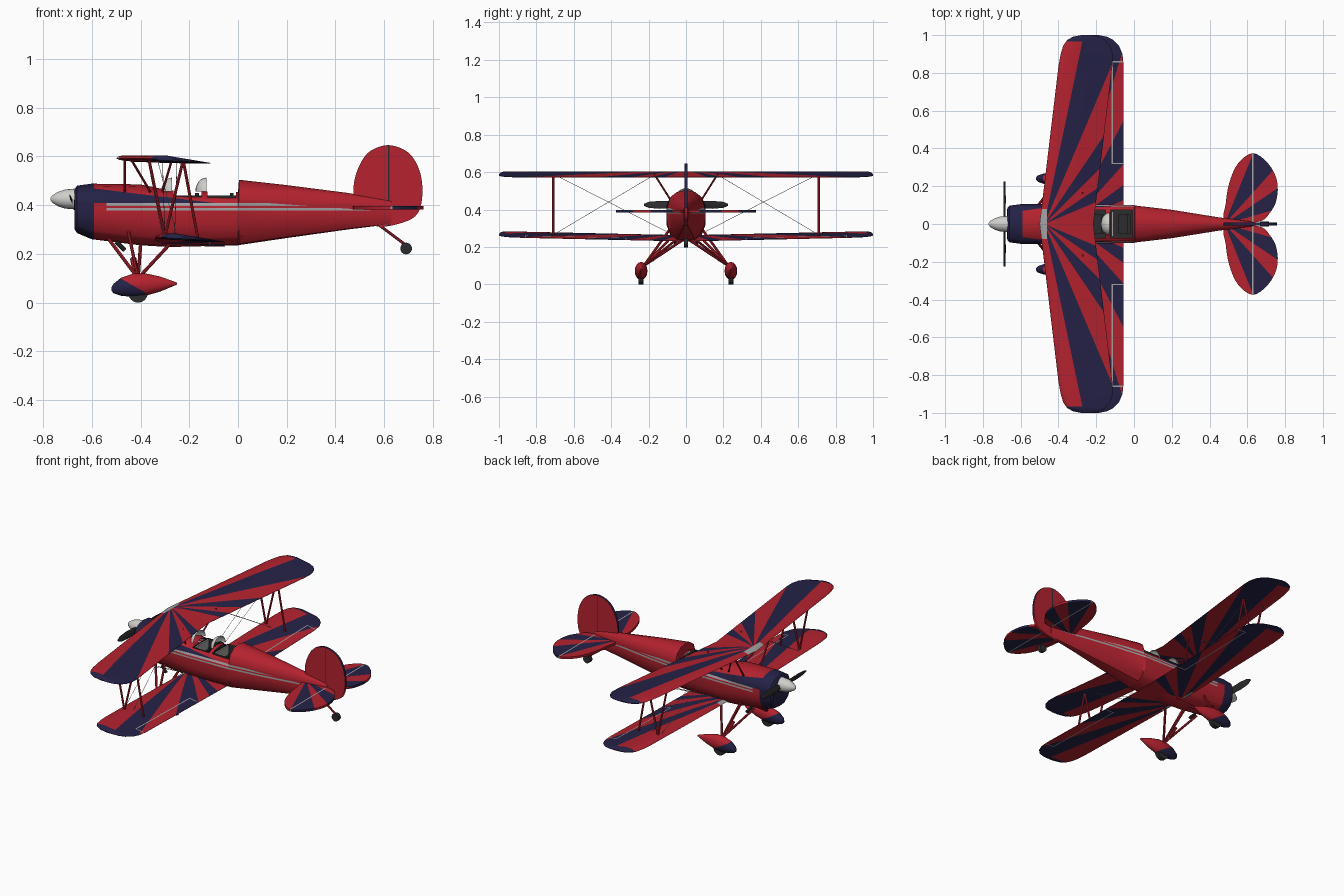
import bpy, bmesh
from math import atan2, radians, sin, cos, pi
from mathutils import Vector

if "Cube" in bpy.data.objects:
    bpy.data.objects.remove(bpy.data.objects["Cube"])


def material(name, r, g, b):
    m = bpy.data.materials.new(name)
    m.use_nodes = True
    m.diffuse_color = (r, g, b, 1)
    m.node_tree.nodes["Principled BSDF"].inputs["Base Color"].default_value = (r, g, b, 1)
    return m


RED = material("red", .46, .016, .028)
NAVY = material("navy", .018, .016, .062)
GREY = material("light grey", .38, .36, .37)
WHITE = material("off white", .62, .62, .6)
DARK = material("charcoal", .025, .025, .028)
PAINT = [RED, NAVY, GREY, DARK]
SIDES = (("port", -1), ("starboard", 1))


def finish(name, bm, mats, smooth=True):
    bmesh.ops.recalc_face_normals(bm, faces=bm.faces)
    me = bpy.data.meshes.new(name)
    bm.to_mesh(me)
    bm.free()
    ob = bpy.data.objects.new(name, me)
    bpy.context.collection.objects.link(ob)
    for m in mats:
        me.materials.append(m)
    if smooth:
        bpy.ops.object.select_all(action='DESELECT')
        ob.select_set(True)
        bpy.context.view_layer.objects.active = ob
        bpy.ops.object.shade_smooth_by_angle(angle=radians(35))
    return ob


def loft(rings):
    bm = bmesh.new()
    vs = [[bm.verts.new(p) for p in ring] for ring in rings]
    n = len(vs[0])
    for a, b in zip(vs, vs[1:]):
        for i in range(n):
            bm.faces.new((a[i], a[(i + 1) % n], b[(i + 1) % n], b[i]))
    bm.faces.new(vs[0])
    bm.faces.new(vs[-1])
    return bm


def cut(bm, co, no):
    geom = bm.verts[:] + bm.edges[:] + bm.faces[:]
    bmesh.ops.bisect_plane(bm, geom=geom, dist=1e-5, plane_co=co, plane_no=no)


def paint(bm, rule):
    for f in bm.faces:
        f.material_index = rule(f.calc_center_median())


def burst(bm, ox, angles):
    """Cut rays fanning out from (ox, 0) and return the stripe rule."""
    for a in angles:
        for s in (1, -1):
            cut(bm, (ox, 0, 0), (cos(radians(a)), -s * sin(radians(a)), 0))
    return lambda c: sum(radians(a) < atan2(c.x - ox, abs(c.y)) for a in angles) % 2


def rod(name, a, b, r, mat, sides=8):
    a, b = Vector(a), Vector(b)
    bm = bmesh.new()
    bmesh.ops.create_cone(bm, cap_ends=True, segments=sides, radius1=r, radius2=r, depth=(b - a).length)
    ob = finish(name, bm, [mat])
    ob.location = (a + b) / 2
    ob.rotation_euler = (b - a).to_track_quat('Z', 'Y').to_euler()


def box(name, center, size, mat):
    bm = bmesh.new()
    bmesh.ops.create_cube(bm, size=1)
    for v in bm.verts:
        v.co = Vector(center) + Vector(p * q for p, q in zip(v.co, size))
    finish(name, bm, [mat], False)


def spline(pts, steps=4):
    """Closed smooth outline through a few points."""
    out, n = [], len(pts)
    for i in range(n):
        p = [Vector(pts[(i + k) % n]) for k in (-1, 0, 1, 2)]
        for j in range(steps):
            t = j / steps
            out.append((2 * p[1] + (p[2] - p[0]) * t + (2 * p[0] - 5 * p[1] + 4 * p[2] - p[3]) * t * t
                        + (3 * p[1] - p[0] - 3 * p[2] + p[3]) * t ** 3) / 2)
    return out


# Fuselage: lofted along x from (x, half width, bottom, top)
STATIONS = [(-.67, .085, .3, .465), (-.66, .097, .285, .48), (-.6, .105, .26, .488), (-.4, .105, .235, .485),
            (-.28, .105, .228, .46), (0, .1, .235, .453), (.004, .098, .236, .504), (.2, .075, .265, .482),
            (.45, .035, .3, .45), (.63, .012, .322, .42)]
HALF = [(0, 0), (.45, .02), (.8, .15), (1, .4), (1, .7), (.85, .86), (.5, .96), (0, 1)]
SECTION = HALF + [(-y, z) for y, z in HALF[-2:0:-1]]
bm = loft([[(x, y * w, b + z * (t - b)) for y, z in SECTION] for x, w, b, t in STATIONS])
COCKPITS = ((-.265, -.15), (-.125, -.008))
for x in (-.59, -.54, *COCKPITS[0], *COCKPITS[1]):
    cut(bm, (x, 0, 0), (1, 0, 0))
for y in (-.075, .075):
    cut(bm, (0, y, 0), (0, 1, 0))
for z in (.378, .388, .396, .408):
    cut(bm, (0, 0, z), (0, 0, 1))
cut(bm, (-.59, 0, .468), (.12, 0, 1))
cut(bm, (.1, 0, .41), (.07, 0, 1))


def livery(c):
    if c.x < -.59:
        return 1
    if c.z < .41 - .07 * (c.x - .1) and c.x > -.54 and (.378 < c.z < .388 or .396 < c.z < .408):
        return 2
    return int(.408 < c.z < .468 - .12 * (c.x + .59) and c.x < -.1)


paint(bm, livery)
holes = [f for f in bm.faces for c in [f.calc_center_median()]
         if c.z > .4 and abs(c.y) < .075 and any(a < c.x < b for a, b in COCKPITS)]
bmesh.ops.delete(bm, geom=holes, context='FACES')
finish("fuselage", bm, PAINT)

# Cockpit tubs, seats and windshields
for name, (a, b) in zip(("front", "rear"), COCKPITS):
    bm = bmesh.new()
    bmesh.ops.create_cube(bm, size=1)
    bmesh.ops.delete(bm, geom=[f for f in bm.faces if f.calc_center_median().z > .4], context='FACES')
    for v in bm.verts:
        v.co = ((a + b) / 2 + v.co.x * (b - a), v.co.y * .152, .375 + v.co.z * .13)
    finish(name + "_cockpit_tub", bm, [DARK], False)
    box(name + "_seat_base", (b - .045, 0, .35), (.06, .1, .03), DARK)
    box(name + "_seat_back", (b - .018, 0, .395), (.015, .1, .11), DARK)
    box(name + "_instrument_panel", (a + .012, 0, .41), (.01, .13, .06), GREY)
    bm = bmesh.new()
    bmesh.ops.create_uvsphere(bm, u_segments=20, v_segments=12, radius=1)
    bmesh.ops.delete(bm, geom=[v for v in bm.verts if v.co.x > .05 or v.co.z < -.05], context='VERTS')
    for v in bm.verts:
        v.co = (a - .005 + v.co.x * .045, v.co.y * .06, .455 + v.co.z * .058)
    finish(name + "_windshield", bm, [WHITE])

# Spinner, cowl openings, exhausts and propeller
bm = loft([[(x, r * cos(i * pi / 10), .425 + r * sin(i * pi / 10)) for i in range(20)]
           for x, r in ((-.77, .004), (-.762, .015), (-.74, .029), (-.71, .039), (-.665, .043))])
finish("spinner", bm, [WHITE])
for name, s in SIDES:
    rod(name + "_cowl_intake", (-.668, s * .06, .4), (-.673, s * .06, .4), .02, DARK, 16)
    rod(name + "_exhaust", (-.5, s * .05, .25), (-.465, s * .055, .215), .009, DARK)
    bm = loft([[(-.685 + s * k * h * .3 + d, s * y, .425 + k * h) for k, d in ((-1, 0), (0, .005), (1, 0), (0, -.005))]
               for y, h in ((.02, .009), (.07, .019), (.14, .021), (.2, .016), (.225, .005))])
    finish(name + "_propeller_blade", bm, [DARK])

# Wings: airfoil sections lofted from tip to tip
AIRFOIL = [(0, 0), (.03, .28), (.1, .48), (.3, .6), (.6, .38), (1, .03), (1, -.03), (.6, -.2), (.25, -.3), (.05, -.2)]
TIPS = [(0, 0, 0), (.45, 0, 0), (.84, 0, 0), (.9, .004, .006), (.945, .012, .025), (.975, .03, .055),
        (.992, .06, .09), (1, .1, .13)]


def wing(lead, sweep, z0, dihedral):
    rings = []
    for y, le, te in [(-y, a, b) for y, a, b in TIPS[:0:-1]] + TIPS:
        x = lead + sweep * abs(y) + le
        chord = .285 - le - te
        rings.append([(x + c * chord, y, z0 + dihedral * abs(y) - .02 * (c * chord + le) / .285
                       + .03 * t * min(1, chord / .2)) for c, t in AIRFOIL])
    return loft(rings)


def finish_wing(name, bm, ox, angles, grey_x, grey_y, aileron):
    stripe = burst(bm, ox, angles)
    cut(bm, (grey_x, 0, 0), (1, 0, 0))
    for y in (grey_y, .965):
        for s in (1, -1):
            cut(bm, (0, s * y, 0), (0, 1, 0))
    if aileron:
        cut(bm, (-.118, 0, 0), (1, 0, 0))
        cut(bm, (-.112, 0, 0), (1, 0, 0))
        for y in (.318, .324, .856, .862):
            for s in (1, -1):
                cut(bm, (0, s * y, 0), (0, 1, 0))

    def rule(c):
        y = abs(c.y)
        if c.x < grey_x and y < grey_y:
            return 2
        if aileron and c.x > -.118 and .318 < y < .862 and (c.x < -.112 or y < .324 or y > .856):
            return 2
        return 1 if y > .965 else stripe(c)
    paint(bm, rule)
    finish(name, bm, PAINT)


finish_wing("upper_wing", wing(-.5, .12, .592, 0), -.475, (11.8, 23, 34, 45, 56, 67), -.46, .08, False)
finish_wing("lower_wing", wing(-.34, 0, .25, .022), -.34, (9, 17, 27.5, 42, 54, 66), -.315, .14, True)

# Wing struts, cabane struts and bracing wires
for name, s in SIDES:
    for part, a, b in (("front", (-.365, .585), (-.3, .27)), ("diagonal", (-.225, .585), (-.3, .27)),
                       ("rear", (-.225, .585), (-.165, .265))):
        rod(f"{name}_{part}_wing_strut", (a[0], s * .71, a[1]), (b[0], s * .71, b[1]), .006, RED)
    for part, x0, x1 in (("front", -.465, -.465), ("diagonal", -.44, -.36), ("rear", -.27, -.31)):
        rod(f"{name}_{part}_cabane_strut", (x0, s * .17, .59), (x1, s * .085, .455), .005, RED)
    for x, d in ((-.31, 0), (-.27, .02)):
        rod(name + "_flying_wire", (x + .01, s * .1, .28), (x + d, s * .7, .585), .0012, GREY, 4)
        rod(name + "_landing_wire", (x - .06, s * .17, .585), (x + d, s * .7, .27), .0012, GREY, 4)

# Main gear: teardrop fairings, wheels and legs
for name, s in SIDES:
    bm = loft([[(x, s * .24 + ry * cos(i * pi / 8), z + rz * sin(i * pi / 8)) for i in range(16)]
               for x, ry, rz, z in ((-.52, .004, .006, .055), (-.51, .016, .02, .058), (-.48, .027, .037, .065),
                                    (-.43, .034, .048, .071), (-.38, .033, .046, .074), (-.32, .022, .031, .076),
                                    (-.25, .003, .004, .078))])
    cut(bm, (-.5, 0, .11), (.58, 0, 1))
    cut(bm, (-.38, 0, 0), (1, 0, 0))
    paint(bm, lambda c: int(c.x < -.38 and c.z < .11 - .58 * (c.x + .5)))
    finish(name + "_wheel_fairing", bm, PAINT)
    rod(name + "_wheel", (-.41, s * .24 - .014, .04), (-.41, s * .24 + .014, .04), .04, DARK, 24)
    for part, x, y, z in (("front", -.53, .07, .26), ("middle", -.45, .09, .29), ("rear", -.28, .05, .24),
                          ("cross", -.4, .02, .235)):
        rod(f"{name}_{part}_gear_leg", (-.41, s * .225, .1), (x, s * y, z), .007, RED)
    rod(name + "_shock_absorber", (-.42, s * .185, .13), (-.43, s * .14, .18), .013, RED, 10)

# Fin and rudder with a dark rim
outline = spline([(.475, .44), (.482, .52), (.52, .6), (.57, .636), (.63, .645), (.7, .615), (.742, .55),
                  (.757, .47), (.748, .39), (.715, .345), (.63, .316), (.56, .315), (.5, .36)])
bm = loft([[(p.x, y, p.y) for p in outline] for y in (-.007, .007)])
big = [f for f in bm.faces if len(f.verts) > 4]
bmesh.ops.inset_individual(bm, faces=big, thickness=.013)
inner = set(big)
for f in bm.faces:
    c = f.calc_center_median()
    f.material_index = int(f not in inner and c.z > .4)
for x in (.616, .621):
    cut(bm, (x, 0, 0), (1, 0, 0))
for f in bm.faces:
    c = f.calc_center_median()
    if .616 < c.x < .621 and c.z < .635:
        f.material_index = 3
finish("fin_and_rudder", bm, PAINT)

# Tailplane and elevators with fanned stripes
for name, s in SIDES:
    outline = spline([(.485, .01), (.486, .11), (.505, .22), (.55, .32), (.63, .375), (.71, .32), (.757, .23),
                      (.755, .13), (.72, .06), (.66, .012)])
    bm = loft([[(p.x, s * p.y, z) for p in outline] for z in (.383, .397)])
    stripe = burst(bm, .48, (22, 42, 56, 74))
    for x in (.626, .633):
        cut(bm, (x, 0, 0), (1, 0, 0))
    paint(bm, lambda c: 2 if .626 < c.x < .633 else stripe(c))
    finish(name + "_tailplane", bm, PAINT)

# Tail wheel
rod("tail_wheel_strut", (.57, 0, .325), (.69, 0, .235), .006, RED)
rod("tail_wheel", (.69, -.012, .222), (.69, .012, .222), .024, DARK, 20)
